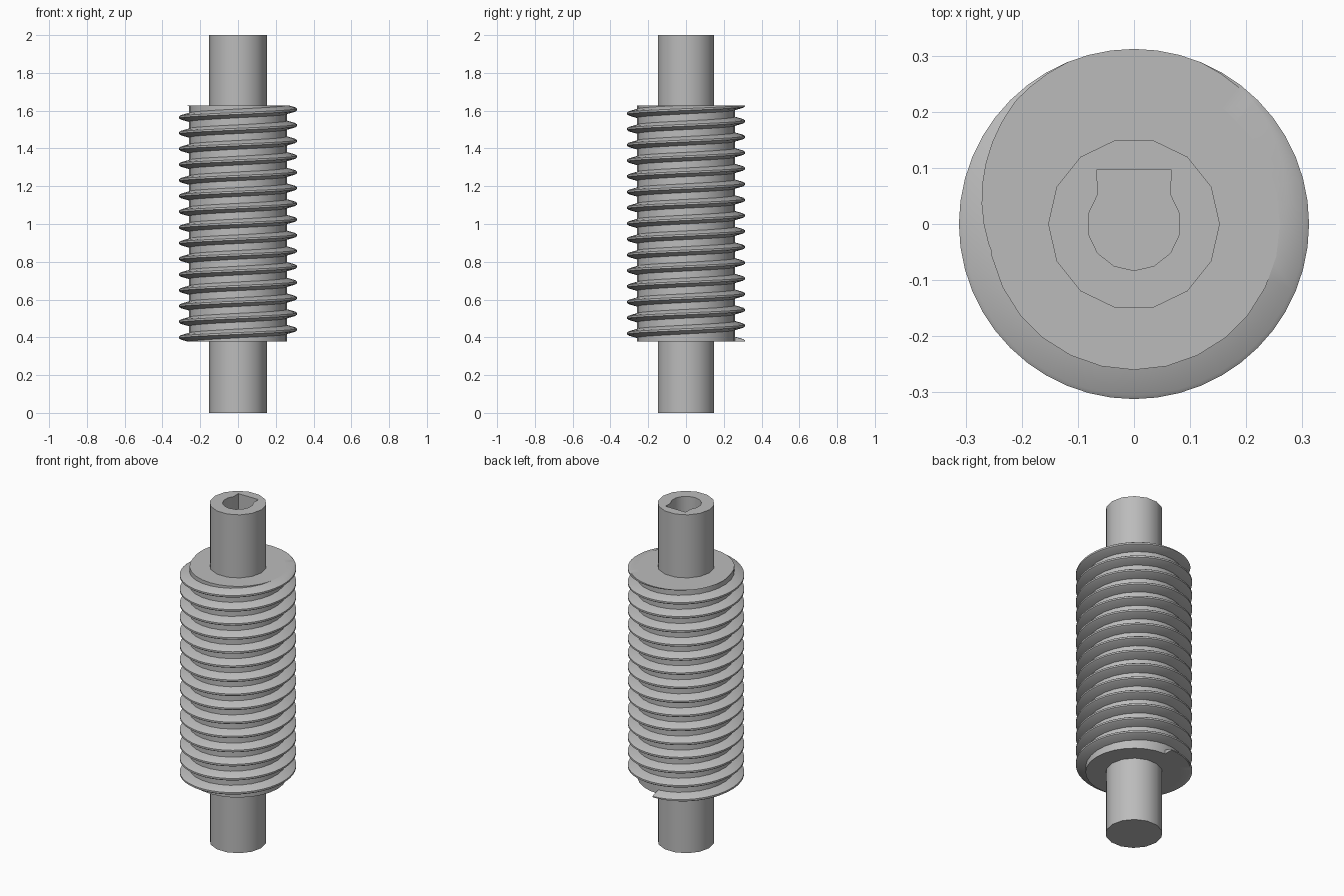
import bpy, bmesh
from math import sin, cos, radians, tau, pi
from mathutils import Vector

if "Cube" in bpy.data.objects:
    bpy.data.objects.remove(bpy.data.objects["Cube"])

BOTTOM, TOP = 0.379, 1.627      # threaded section limits
PITCH = (TOP - BOTTOM) / 15

steel = bpy.data.materials.new("grey_steel")
steel.use_nodes = True
steel.diffuse_color = (0.5, 0.5, 0.5, 1)
steel.node_tree.nodes["Principled BSDF"].inputs["Base Color"].default_value = (0.5, 0.5, 0.5, 1)


def finish(name, bm):
    """Turn a bmesh into a shaded object."""
    bmesh.ops.recalc_face_normals(bm, faces=bm.faces)
    mesh = bpy.data.meshes.new(name)
    bm.to_mesh(mesh)
    bm.free()
    mesh.materials.append(steel)
    ob = bpy.data.objects.new(name, mesh)
    bpy.context.collection.objects.link(ob)
    return ob


def make_active(ob):
    bpy.ops.object.select_all(action='DESELECT')
    ob.select_set(True)
    bpy.context.view_layer.objects.active = ob


def smooth(ob):
    make_active(ob)
    bpy.ops.object.shade_smooth_by_angle(angle=radians(32))


def ring(radius, sides, start=0.0):
    return [(radius * cos(start + tau * i / sides), radius * sin(start + tau * i / sides))
            for i in range(sides)]


def prism(name, outline, z0, z1):
    """Extrude a flat outline from z0 to z1."""
    bm = bmesh.new()
    face = bm.faces.new([bm.verts.new((x, y, z0)) for x, y in outline])
    ext = bmesh.ops.extrude_face_region(bm, geom=[face], use_keep_orig=True)
    verts = [g for g in ext["geom"] if isinstance(g, bmesh.types.BMVert)]
    bmesh.ops.translate(bm, verts=verts, vec=(0, 0, z1 - z0))
    return finish(name, bm)


# Shaft with a keyed bore in its upper end
shaft = prism("shaft", ring(0.153, 14), 0, 2)
bore = ring(0.083, 14, -pi / 2)
key = [(0.066, 0.097), (-0.066, 0.097)]
cutter = prism("bore_cutter", bore[:6] + key + bore[9:], 1.65, 2.1)
cutter.hide_render = True
cut = shaft.modifiers.new("bore", 'BOOLEAN')
cut.operation = 'DIFFERENCE'
cut.solver = 'EXACT'
cut.object = cutter
make_active(shaft)
bpy.ops.object.modifier_apply(modifier="bore")
bpy.data.objects.remove(cutter)
smooth(shaft)

# Thick core of the worm
smooth(prism("worm_core", ring(0.26, 28), BOTTOM, TOP))

# Helical thread: sweep a tapered profile, then trim it flush with the core ends
profile = [(0.25, -0.026), (0.305, -0.010), (0.312, -0.005),
           (0.312, 0.005), (0.305, 0.010), (0.25, 0.026)]
STEPS, TURNS = 48, 16
bm = bmesh.new()
rows = []
for i in range(STEPS * TURNS + 1):
    a = pi / 2 + tau * i / STEPS
    z = BOTTOM + PITCH * i / STEPS
    rows.append([bm.verts.new((r * cos(a), r * sin(a), z + h)) for r, h in profile])
n = len(profile)
for lower, upper in zip(rows, rows[1:]):
    for j in range(n):
        k = (j + 1) % n
        bm.faces.new((lower[j], lower[k], upper[k], upper[j]))
bm.faces.new(rows[0])
bm.faces.new(rows[-1])
for z, direction in ((BOTTOM, -1), (TOP, 1)):
    bmesh.ops.bisect_plane(bm, geom=bm.verts[:] + bm.edges[:] + bm.faces[:], dist=1e-6,
                           plane_co=Vector((0, 0, z)), plane_no=Vector((0, 0, direction)),
                           clear_outer=True)
    rim = [e for e in bm.edges if e.is_boundary]
    bmesh.ops.holes_fill(bm, edges=rim, sides=0)
bmesh.ops.triangulate(bm, faces=[f for f in bm.faces if len(f.verts) > 4])
smooth(finish("worm_thread", bm))
